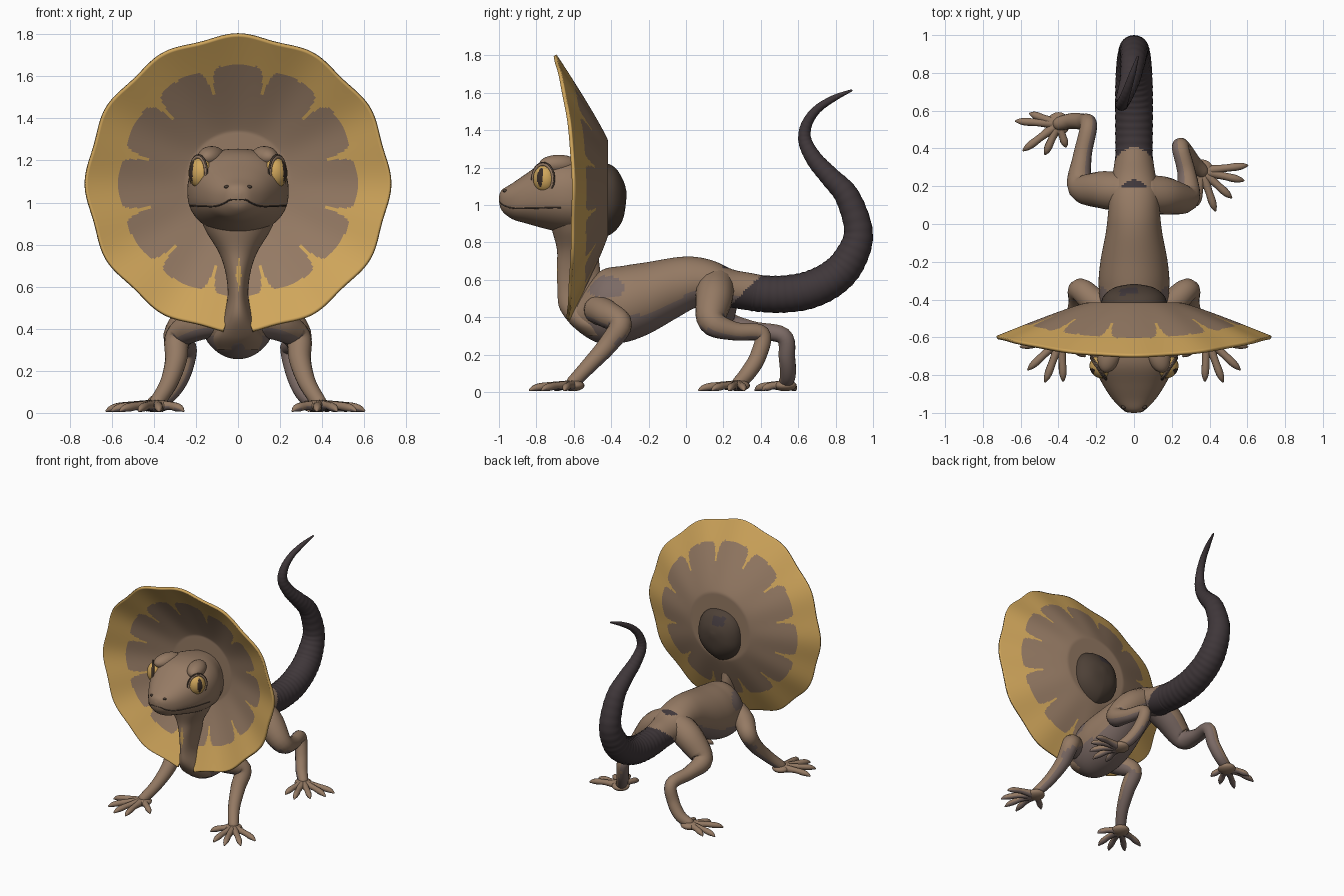
import bpy, math
from mathutils import Vector, Matrix

if "Cube" in bpy.data.objects:
    bpy.data.objects.remove(bpy.data.objects["Cube"])


def material(name, r, g, b):
    m = bpy.data.materials.new(name)
    m.diffuse_color = (r, g, b, 1)
    m.use_nodes = True
    m.node_tree.nodes["Principled BSDF"].inputs["Base Color"].default_value = m.diffuse_color
    return m


BROWN = material("warm brown", 0.30, 0.195, 0.127)
YELLOW = material("frill yellow", 0.63, 0.38, 0.105)
TAIL = material("tail charcoal", 0.05, 0.038, 0.042)
MAUVE = material("mauve underside", 0.20, 0.145, 0.13)
CROWN = material("dark crown", 0.075, 0.052, 0.038)
PUPIL = material("pupil dark", 0.04, 0.026, 0.02)


def build(name, verts, faces, mats, rule=None):
    me = bpy.data.meshes.new(name)
    me.from_pydata(verts, [], faces)
    for m in mats:
        me.materials.append(m)
    for p in me.polygons:
        p.use_smooth = True
        if rule:
            p.material_index = rule(p.center, p.normal)
    ob = bpy.data.objects.new(name, me)
    bpy.context.collection.objects.link(ob)
    return ob


def smooth(rows, steps):
    """Catmull-Rom interpolation through rows of numbers."""
    out, last = [], len(rows) - 1
    for i in range(last):
        a, b, c, d = (rows[max(0, min(last, k))] for k in (i - 1, i, i + 1, i + 2))
        for s in range(steps):
            t = s / steps
            out.append([0.5 * (2 * q + (r - p) * t + (2 * p - 5 * q + 4 * r - w) * t * t
                               + (3 * q - p - 3 * r + w) * t ** 3)
                        for p, q, r, w in zip(a, b, c, d)])
    return out + [list(rows[-1])]


def loft(name, rings, mats, rule=None):
    n = len(rings[0])
    verts = [v for ring in rings for v in ring]
    faces = [(i * n + j, i * n + (j + 1) % n, (i + 1) * n + (j + 1) % n, (i + 1) * n + j)
             for i in range(len(rings) - 1) for j in range(n)]
    faces += [tuple(range(n))[::-1], tuple(range((len(rings) - 1) * n, len(rings) * n))]
    return build(name, verts, faces, mats, rule)


def tube(name, rows, mats, rule=None, steps=6, n=16, rib=0.0):
    """Round tube with rounded ends through rows of x, y, z, radius."""
    pts = smooth(rows, steps)
    pos = [Vector(p[:3]) for p in pts]
    rings, side = [], None
    for i, p in enumerate(pos):
        t = (pos[min(i + 1, len(pos) - 1)] - pos[max(i - 1, 0)]).normalized()
        if side is None:
            side = t.orthogonal()
        side = (side - t * side.dot(t)).normalized()
        up = t.cross(side)
        r = max(pts[i][3], 0.002) * (1 + rib * math.cos(i * math.pi / 2))
        rings.append([p + (side * math.cos(a) + up * math.sin(a)) * r
                      for a in (2 * math.pi * k / n for k in range(n))])
    for end, inner in ((0, 1), (-1, -2)):
        out = (pos[end] - pos[inner]).normalized()
        r = max(pts[end][3], 0.002)
        caps = [[pos[end] + (v - pos[end]) * math.cos(k) + out * r * 0.8 * math.sin(k) for v in rings[end]]
                for k in (0.5, 1.0, 1.4)]
        rings = caps[::-1] + rings if end == 0 else rings + caps
    return loft(name, rings, mats, rule)


def section(y, hw, top, bot, a, e=0.85, low=None):
    """Superellipse point; low bends the lower half towards a pointed chin."""
    c, s = math.cos(a), math.sin(a)
    k = low if low and s < 0 else e
    return Vector((hw * math.copysign(abs(c) ** k, c), y,
                   (top + bot) / 2 + (top - bot) / 2 * math.copysign(abs(s) ** e, s)))


def ball(name, loc, scale, mats, rot=0.0, rule=None, n=32):
    rows = [[Vector((math.cos(b) * math.sin(a), math.sin(b) * math.sin(a), math.cos(a)))
             for b in (2 * math.pi * j / n for j in range(n))]
            for a in (0.01 + (math.pi - 0.02) * i / 24 for i in range(25))]
    ob = loft(name, [r[::-1] for r in rows], mats, rule)
    ob.data.transform(Matrix.LocRotScale(Vector(loc), Matrix.Rotation(rot, 3, 'Z'), Vector(scale)))
    return ob


ANGLES = [2 * math.pi * k / 56 for k in range(56)]
underside = lambda c, n: 1 if n.z < -0.35 else 0
on_tail = lambda c: c.z > .66 or c.y > .41 - (.63 - c.z) * 1.05


# torso: y, half width, top, bottom
def torso_colour(c, n):
    if c.y > .2 and on_tail(c):
        return 2
    shoulder = abs(c.x) > .08 and ((c.y + .43) / .1) ** 2 + ((c.z - .56) / .06) ** 2 < 1
    return 1 if n.z < -.35 or shoulder else 0


torso = [(-.63, .035, .45, .39), (-.57, .09, .51, .32), (-.46, .165, .645, .26), (-.33, .187, .675, .265),
         (-.2, .178, .695, .31), (-.05, .15, .72, .395), (.05, .138, .722, .45), (.15, .13, .70, .475),
         (.22, .118, .66, .455), (.35, .1, .635, .435), (.45, .09, .615, .43)]
torso[8] = (.25, .115, .655, .45)
loft("torso", [[section(*r, a, 1) for a in ANGLES][::-1] for r in smooth(torso, 9)],
     [BROWN, MAUVE, TAIL], torso_colour)

# neck: z, centre y, half width, half depth
neck = [(.95, -.6, .19, .14), (.86, -.59, .15, .125), (.76, -.58, .09, .11), (.66, -.575, .058, .115),
        (.55, -.565, .05, .122), (.45, -.535, .075, .142), (.36, -.48, .12, .135), (.30, -.45, .1, .09)]
loft("neck", [[Vector((hx * math.cos(a), yc + hy * math.sin(a), z)) for a in ANGLES][::-1]
              for z, yc, hx, hy in smooth(neck, 8)], [BROWN, YELLOW],
     lambda c, n: 1 if abs(c.x - .003) < .014 - .17 * abs(c.z - .66) and c.y < -.6 else 0)


# head, with dark crown behind the frill
def head_colour(c, n):
    if c.y < -.44:
        return 0
    return 2 if abs(c.x + .03) < .045 and 1.13 < c.z < 1.19 else 1


head = smooth([(-1.0, .012, 1.045, 1.02), (-.985, .055, 1.08, .97), (-.93, .112, 1.115, .925),
               (-.85, .165, 1.17, .90), (-.75, .215, 1.235, .872), (-.65, .24, 1.255, .85),
               (-.55, .23, 1.25, .84), (-.45, .185, 1.23, .825), (-.38, .16, 1.2, .86),
               (-.335, .1, 1.13, .93), (-.318, .015, 1.07, 1.04)], 5)
loft("head", [[section(*r, a, .85, 1.05 if r[0] < -.5 else 1.35) for a in ANGLES][::-1] for r in head],
     [BROWN, CROWN, TAIL], head_colour)

# mouth line wrapping round the snout
lip = []
for y, hw, top, bot in head[3:25:3]:
    p = section(y, hw, top, bot, -.34 + .5 * max(0, y + .78), .85, 1.05)
    lip.append((p.x, p.y, p.z, .0035))
tube("mouth_line", [(-x, y, z, r) for x, y, z, r in lip[::-1]] + lip, [CROWN], steps=3, n=6)

# eyes, eyelids, brows and nostrils
for s, tag in ((1, "right"), (-1, "left")):
    turn = -.6 if s > 0 else math.pi + .6
    out = Vector((math.cos(turn), math.sin(turn), 0))
    side = Vector((-out.y, out.x, 0))
    eye = Vector((s * .178, -.757, 1.14))
    ball(tag + "_eye", eye, (.055, .062, .073), [YELLOW, PUPIL], turn,
         lambda c, n: 1 if c.x > 0 and ((c.y - s * .1) / .27) ** 2 + ((c.z - .1) / .7) ** 2 < 1 else 0, 64)
    for part, grow, r, m in (("eyelid", .064, .009, BROWN), ("eye_crease", .072, .005, CROWN)):
        ring = [eye + out * .012 + side * grow * math.cos(a) + Vector((0, 0, (grow + .013) * math.sin(a)))
                for a in (2 * math.pi * k / 16 for k in range(17))]
        tube(f"{tag}_{part}", [(*p, r) for p in ring], [m], steps=2, n=8)
    ball(tag + "_brow", (s * .125, -.68, 1.215), (.062, .11, .053), [BROWN], s * .3)
    ball(tag + "_nostril", (s * .055, -.968, 1.075), (.012, .012, .008), [CROWN], n=12)

# frill: scalloped cone with yellow rim and yellow strips between twelve petals
NA, NR, CZ = 384, 64, 1.09
verts, faces = [], []
for i in range(NA):
    a = 2 * math.pi * i / NA
    c = math.cos(a)
    off = abs(a - math.pi)
    rim = .717 - .016 * c * c + .009 * math.cos(12 * a) - .2 * max(0, 1 - off / .09) ** .6
    rim_y = -.6 - (.105 if c > 0 else .035) * c * c
    for j in range(NR + 1):
        r = .12 + (rim - .12) * j / NR
        t = max(0, (r - .25) / .46)
        y = -.425 + (rim_y + .425) * t ** 1.1 + .005 * t * math.cos(12 * a)
        verts.append((r * math.sin(a), y, CZ + r * c))
for i in range(NA):
    for j in range(NR):
        k, m = i * (NR + 1) + j, (i + 1) % NA * (NR + 1) + j
        faces.append((k, k + 1, m + 1, m))


def petals(c, n):
    r = math.hypot(c.x, c.z - CZ)
    a = math.degrees(math.atan2(c.x, c.z - CZ)) % 30
    d = math.radians(abs(a - 15)) * r
    edge = .57 - .03 * max(0, (CZ - c.z) / r) ** 2
    return 1 if r > edge - .17 * math.exp(-d / .014) else 0


frill = build("frill", verts, faces, [BROWN, YELLOW], petals)
mod = frill.modifiers.new("thickness", 'SOLIDIFY')
mod.thickness, mod.offset = .018, 0

# ribbed tail
tube("tail", [(0, .36, .53, .098), (0, .5, .522, .099), (0, .65, .543, .1), (0, .78, .605, .097),
              (0, .87, .70, .09), (0, .922, .85, .077), (-.005, .865, 1.04, .066), (-.02, .77, 1.15, .054),
              (-.045, .69, 1.24, .045), (-.065, .637, 1.34, .036), (-.06, .645, 1.43, .029),
              (-.04, .70, 1.51, .023), (-.01, .79, 1.57, .017), (.02, .885, 1.612, .006)],
     [TAIL, BROWN], lambda c, n: 0 if on_tail(c) else 1, steps=14, n=24, rib=.015)


def limb(name, path, toes, inner=9):
    """Leg tube, flattened palm and spread toes given by their tips."""
    s = math.copysign(1, path[0][0])
    tube(name + "_leg", path, [BROWN, MAUVE],
         lambda c, n: 1 if n.z < -.35 or (n.x * s < -inner and c.z < .4) else 0)
    x, y = path[-1][:2]
    ball(name + "_palm", (x, y, .034), (.062, .062, .03), [BROWN], n=20)
    for k, (tx, ty) in enumerate(toes):
        dx, dy = tx - x, ty - y
        tube(f"{name}_toe_{k + 1}",
             [(x + dx * .15, y + dy * .15, .034, .027), (x + dx * .5, y + dy * .5, .034, .02),
              (x + dx * .75, y + dy * .75, .027, .021), (x + dx * .9, y + dy * .9, .02, .016),
              (tx, ty, .01, .006)], [BROWN, MAUVE], underside, 4, 10)


# front legs, mirrored
for s, tag in ((1, "front_right"), (-1, "front_left")):
    path = [(.1, -.47, .44, .08), (.2, -.42, .415, .074), (.285, -.35, .36, .062), (.295, -.42, .25, .052),
            (.33, -.52, .14, .042), (.385, -.605, .05, .036)]
    limb(tag, [(s * x, y, z, r) for x, y, z, r in path],
         [(s * x, y) for x, y in ((.6, -.65), (.56, -.77), (.47, -.835), (.375, -.83), (.26, -.70))])

# hind legs in different steps of the stride
limb("hind_right", [(.05, .16, .565, .1), (.16, .15, .5, .1), (.275, .14, .375, .074), (.28, .26, .325, .05),
                    (.245, .405, .31, .045), (.27, .385, .19, .044), (.31, .33, .1, .042), (.36, .28, .045, .036)],
     [(.6, .31), (.58, .23), (.515, .14), (.43, .07), (.335, .10)], .3)
limb("hind_left", [(-.05, .17, .565, .1), (-.16, .18, .5, .1), (-.28, .2, .375, .074), (-.275, .35, .33, .05),
                   (-.24, .52, .3, .045), (-.27, .54, .18, .044), (-.33, .545, .09, .042), (-.4, .53, .045, .036)],
     [(-.625, .545), (-.55, .585), (-.585, .39), (-.47, .37), (-.36, .41)], .3)
